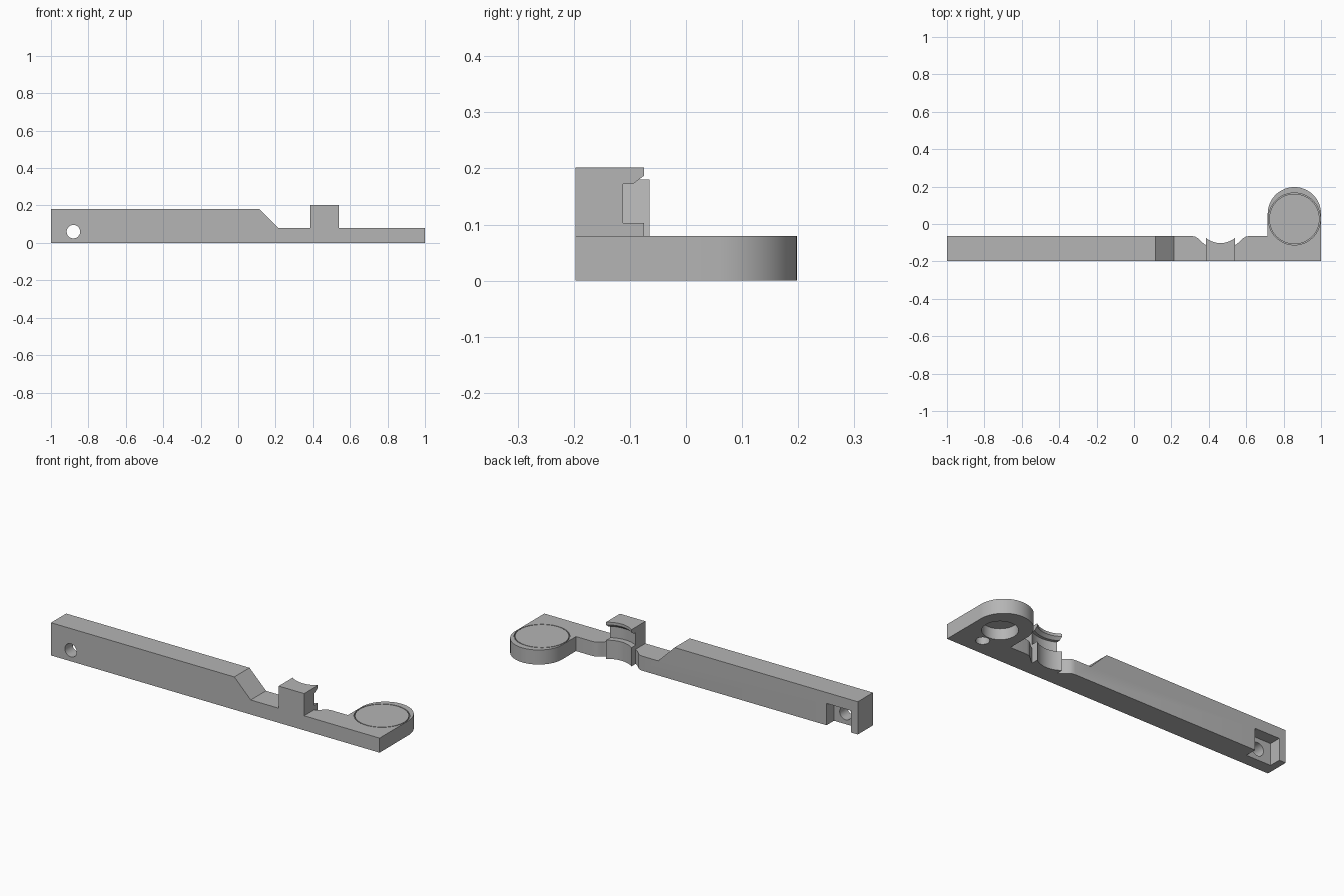
import bpy
import bmesh
import math

cube = bpy.data.objects.get("Cube")
if cube:
    bpy.data.objects.remove(cube, do_unlink=True)

grey = bpy.data.materials.new("plain grey")
grey.use_nodes = True
grey.diffuse_color = (0.46, 0.46, 0.46, 1)
grey.node_tree.nodes["Principled BSDF"].inputs["Base Color"].default_value = (0.46, 0.46, 0.46, 1)


def finish(name, bm):
    bmesh.ops.recalc_face_normals(bm, faces=bm.faces[:])
    mesh = bpy.data.meshes.new(name)
    bm.to_mesh(mesh)
    bm.free()
    mesh.materials.append(grey)
    obj = bpy.data.objects.new(name, mesh)
    bpy.context.collection.objects.link(obj)
    return obj


def loft(name, rings):
    """Join equal rings of points with quads and cap both ends."""
    bm = bmesh.new()
    rows = [[bm.verts.new(p) for p in ring] for ring in rings]
    n = len(rows[0])
    for a, b in zip(rows, rows[1:]):
        for i in range(n):
            j = (i + 1) % n
            bm.faces.new((a[i], a[j], b[j], b[i]))
    bm.faces.new(rows[0])
    bm.faces.new(rows[-1])
    return finish(name, bm)


def plan(name, pts, lo, hi):
    """Outline in x and y, extruded up."""
    return loft(name, [[(x, y, z) for x, y in pts] for z in (lo, hi)])


def side(name, pts, lo, hi):
    """Outline in x and z, extruded along y."""
    return loft(name, [[(x, y, z) for x, z in pts] for y in (lo, hi)])


def box(name, x, y, z):
    return plan(name, [(x[0], y[0]), (x[1], y[0]), (x[1], y[1]), (x[0], y[1])], *z)


def arc(cx, cy, r, start, end, n):
    angles = [math.radians(start + (end - start) * i / n) for i in range(n + 1)]
    return [(cx + r * math.cos(a), cy + r * math.sin(a)) for a in angles]


def lathe(name, cx, cy, profile):
    """Stack of circles about a vertical axis, from (radius, height) pairs."""
    return loft(name, [[(x, y, z) for x, y in arc(cx, cy, r, 0, 360, 72)[:-1]]
                       for r, z in profile])


def combine(target, tool, operation):
    mod = target.modifiers.new("join", "BOOLEAN")
    mod.operation = operation
    mod.solver = "EXACT"
    mod.object = tool
    bpy.ops.object.select_all(action="DESELECT")
    bpy.context.view_layer.objects.active = target
    target.select_set(True)
    bpy.ops.object.modifier_apply(modifier=mod.name)
    bpy.data.objects.remove(tool, do_unlink=True)


FRONT, BACK, LOW = -0.197, -0.065, 0.08
POST_X, AXIS_Y = 0.4625, 0.023
PAD_X, DISC_Y = 0.8575, 0.027

# Long arm with a sloped step
arm = side("arm", [(-1, 0), (0.8, 0), (0.8, LOW), (0.215, LOW), (0.115, 0.18), (-1, 0.18)],
           FRONT, BACK)

# Round-cornered scoop in the back of the arm
edge = [(0.15, BACK), (0.135, -0.068), (0.122, -0.075)]
scoop = [(POST_X - dx, y) for dx, y in edge]
scoop += arc(POST_X, AXIS_Y, 0.156, 226, 314, 24)
scoop += [(POST_X + dx, y) for dx, y in reversed(edge)]
scoop += [(POST_X + 0.15, 0.1), (POST_X - 0.15, 0.1)]
combine(arm, plan("scoop", scoop, -0.1, 0.3), "DIFFERENCE")

# Post with a grooved, curved cradle
post = box("post", (0.385, 0.54), (FRONT, -0.06), (0, 0.202))
cradle = [(0.125, -0.1), (0.125, 0.103), (0.156, 0.103), (0.156, 0.172),
          (0.141, 0.172), (0.125, 0.187), (0.125, 0.3)]
combine(post, lathe("cradle", POST_X, AXIS_Y, cradle), "DIFFERENCE")
combine(arm, post, "UNION")

# Rounded end pad
outline = [(0.715, FRONT), (1, FRONT)] + arc(PAD_X, 0.055, 0.1425, 0, 180, 40)
combine(arm, plan("pad", outline, 0, LOW), "UNION")

# Pad pocket, hole beneath it and small blind hole
for y, r, lo, hi in ((DISC_Y, 0.139, 0.06, 0.2),
                     (DISC_Y, 0.088, -0.1, 0.07),
                     (-0.102, 0.034, -0.1, 0.04)):
    combine(arm, lathe("bore", PAD_X, y, [(r, lo), (r, hi)]), "DIFFERENCE")

# Rear notch and cross hole at the far end
combine(arm, box("notch", (-0.96, -0.81), (-0.13, 0), (-0.1, 0.12)), "DIFFERENCE")
combine(arm, side("cross_hole", arc(-0.88, 0.06, 0.036, 0, 360, 40)[:-1], -0.3, 0.1),
        "DIFFERENCE")

# Disc seated in the pad pocket
disc = lathe("inset_disc", PAD_X, DISC_Y, [(0.1345, 0.06), (0.1345, LOW)])

for obj in (arm, disc):
    obj.data.materials.clear()
    obj.data.materials.append(grey)
    for face in obj.data.polygons:
        face.material_index = 0
    bpy.ops.object.select_all(action="DESELECT")
    bpy.context.view_layer.objects.active = obj
    obj.select_set(True)
    bpy.ops.object.shade_smooth_by_angle(angle=math.radians(30))
